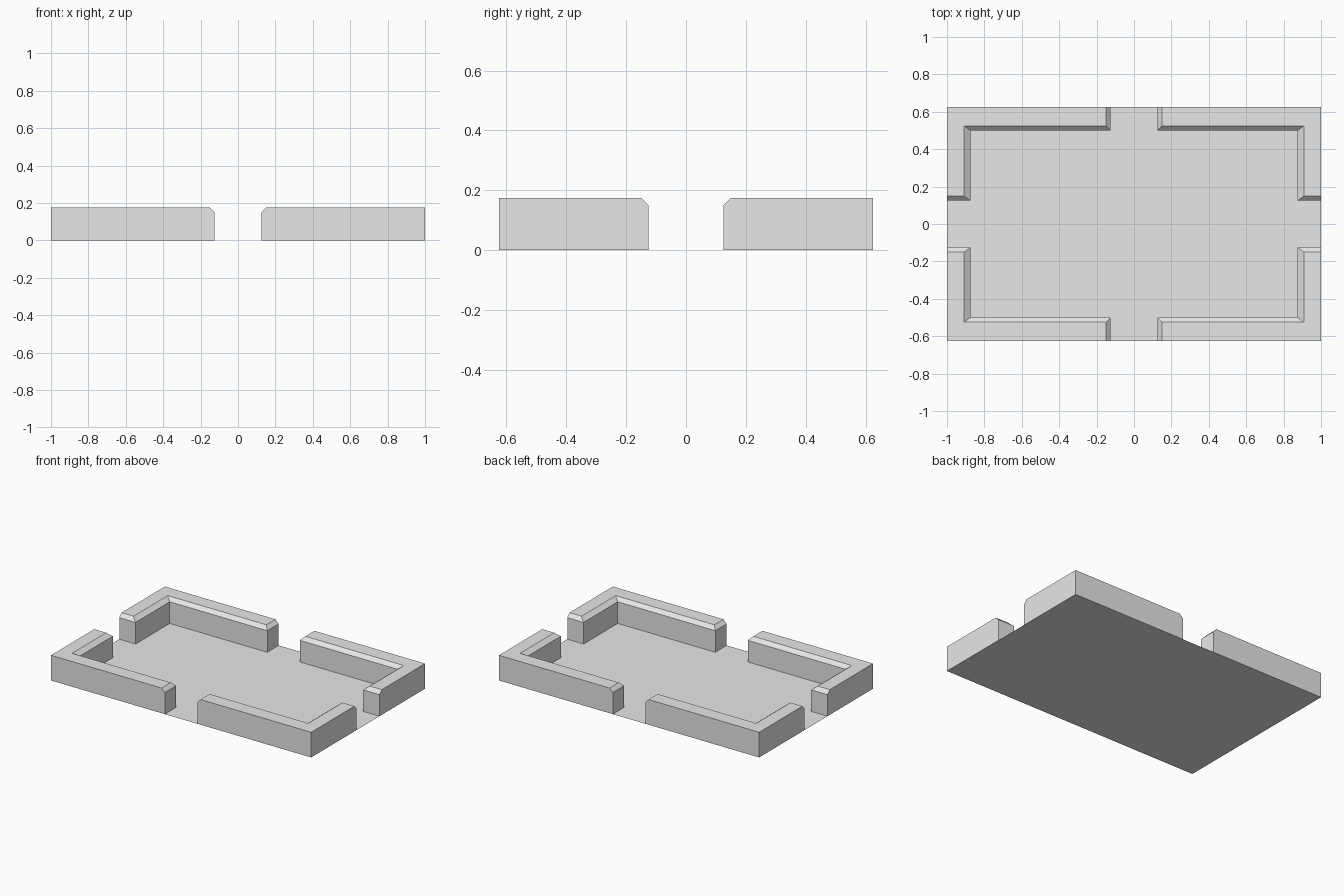
import bpy
import bmesh

if "Cube" in bpy.data.objects:
    bpy.data.objects.remove(bpy.data.objects["Cube"])

HX, HY = 1.0, 0.625            # outer half sizes
GAP = 0.125                    # half width of the openings
IX, IY = 0.875, 0.5            # inner wall faces
SHOULDER, TOP = 0.15, 0.175    # start and end of the chamfer

stone = bpy.data.materials.new("light grey")
stone.diffuse_color = (0.8, 0.8, 0.8, 1)
stone.use_nodes = True
stone.node_tree.nodes["Principled BSDF"].inputs["Base Color"].default_value = stone.diffuse_color


def make_object(name, bm):
    mesh = bpy.data.meshes.new(name)
    bm.to_mesh(mesh)
    bm.free()
    mesh.materials.append(stone)
    obj = bpy.data.objects.new(name, mesh)
    bpy.context.collection.objects.link(obj)
    return obj


def l_outline(gap, ix, iy):
    """Counter-clockwise L footprint in the +x +y corner."""
    return [(gap, iy), (ix, iy), (ix, gap), (HX, gap), (HX, HY), (gap, HY)]


def corner_wall(name, sx, sy):
    base = l_outline(GAP, IX, IY)
    crest = l_outline(GAP + 0.025, IX + 0.033, IY + 0.025)
    bm = bmesh.new()
    rings = [[bm.verts.new((sx * x, sy * y, z)) for x, y in pts]
             for pts, z in ((base, 0), (base, SHOULDER), (crest, TOP))]
    for low, high in zip(rings, rings[1:]):
        for i in range(6):
            j = (i + 1) % 6
            bm.faces.new((low[i], low[j], high[j], high[i]))
    bm.faces.new(rings[-1])
    # mirrored corners need their faces turned back outwards
    if sx * sy < 0:
        bmesh.ops.reverse_faces(bm, faces=bm.faces[:])
    return make_object(name, bm)


# four chamfered corner walls
for sx, side in ((-1, "left"), (1, "right")):
    for sy, end in ((-1, "front"), (1, "back")):
        corner_wall(f"{end}_{side}_wall", sx, sy)

# thin flat floor sheet
bm = bmesh.new()
bm.faces.new([bm.verts.new((x * HX, y * HY, 0))
              for x, y in ((-1, -1), (1, -1), (1, 1), (-1, 1))])
make_object("floor", bm)
